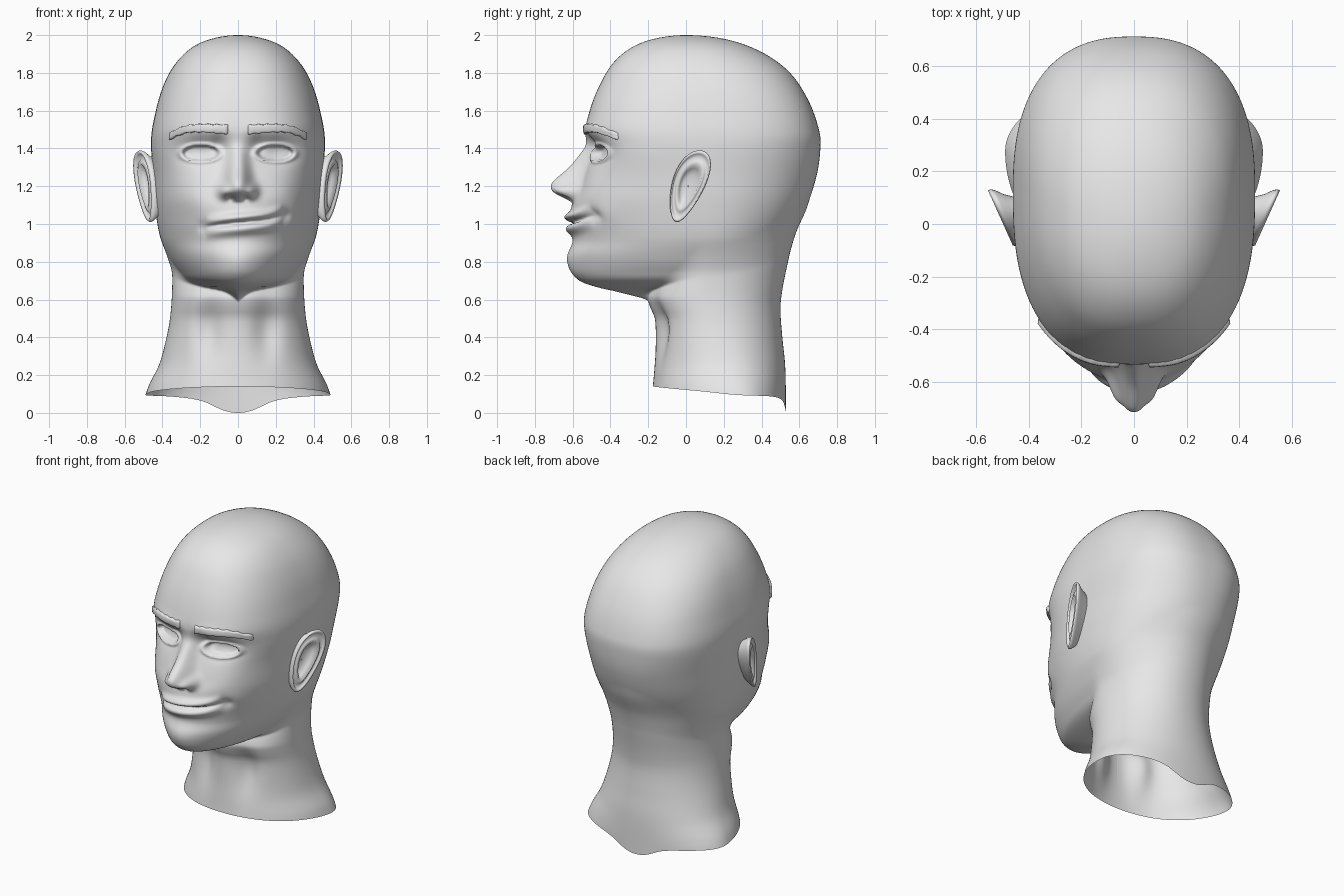
import bpy, bmesh, math
from functools import lru_cache
from mathutils import Vector
from mathutils.bvhtree import BVHTree

if "Cube" in bpy.data.objects:
    bpy.data.objects.remove(bpy.data.objects["Cube"])

mat = bpy.data.materials.new("plain grey")
mat.diffuse_color = (0.8, 0.8, 0.8, 1)
mat.use_nodes = True
mat.node_tree.nodes["Principled BSDF"].inputs["Base Color"].default_value = mat.diffuse_color


def curve(pts, v):
    """Smooth interpolation through (key, value) pairs with ascending keys."""
    if v <= pts[0][0]:
        return pts[0][1]
    if v >= pts[-1][0]:
        return pts[-1][1]
    i = next(k for k in range(len(pts) - 1) if v <= pts[k + 1][0])

    def slope(k):
        a, b = pts[max(k - 1, 0)], pts[min(k + 1, len(pts) - 1)]
        return (b[1] - a[1]) / (b[0] - a[0])
    (x0, y0), (x1, y1) = pts[i], pts[i + 1]
    h = x1 - x0
    t = (v - x0) / h
    return (y0 * (1 + 2 * t) * (1 - t) ** 2 + y1 * t * t * (3 - 2 * t)
            + h * (slope(i) * t * (1 - t) ** 2 - slope(i + 1) * t * t * (1 - t)))


def key(z):
    return -math.sqrt(max(2 - z, 0))     # keeps the crown round


def profile(*pts):
    return [(key(z), v) for z, v in pts]


# profiles by height: head front, back, half width, neck, section centre
HEAD_FRONT = profile((.58, -.12), (.62, -.28), (.645, -.38), (.66, -.45), (.69, -.545), (.73, -.595),
                     (.78, -.615), (.84, -.62), (.91, -.6), (1, -.61), (1.1, -.605), (1.2, -.565),
                     (1.3, -.53), (1.4, -.52), (1.5, -.53), (1.6, -.51), (1.74, -.455),
                     (1.87, -.37), (1.96, -.235), (2, 0))
HEAD_BACK = profile((.65, .35), (.8, .48), (.95, .56), (1.1, .64), (1.25, .69), (1.38, .71), (1.48, .708),
                    (1.66, .645), (1.83, .52), (1.96, .28), (2, 0))
HEAD_WIDE = profile((.6, .02), (.645, .09), (.67, .2), (.7, .275), (.75, .32), (.82, .365), (.93, .412), (1.1, .44),
                    (1.25, .45), (1.45, .46), (1.6, .435), (1.72, .4), (1.83, .345), (1.93, .25),
                    (1.97, .172), (2, 0))
POWER_FRONT = profile((.8, 1.95), (1, 2), (1.2, 2.25), (1.4, 2.6), (1.7, 2.5), (2, 2))
POWER_BACK = profile((.9, 2), (1.2, 2.2), (1.5, 2.5), (1.8, 2.3), (2, 2))
NECK_FRONT = profile((.1, -.18), (.2, -.17), (.35, -.16), (.5, -.165), (.56, -.19), (.62, -.2), (.8, -.1), (1.1, 0))
NECK_BACK = profile((0, .53), (.25, .525), (.4, .51), (.55, .5), (.65, .51), (.8, .54), (.95, .575), (1.1, .62), (1.25, .6))
NECK_WIDE = profile((.08, .495), (.15, .47), (.25, .42), (.35, .39), (.5, .36), (.68, .348), (.9, .35), (1.2, .3))
CENTRE = profile((.1, .27), (.25, .22), (.45, .16), (.65, .12), (1.7, .12), (1.9, .05), (2, 0))
BASE_Z = [(-1, .14), (-.4, .115), (0, .095), (.5, .085), (.8, .06), (1, 0)]
NOSE = [(1.1, 0), (1.115, .005), (1.14, .06), (1.17, .125), (1.2, .15), (1.23, .145), (1.3, .09),
        (1.36, .05), (1.42, .012), (1.5, 0)]
NOSE_WIDE = [(1.1, .07), (1.2, .065), (1.3, .055), (1.45, .04)]
LIPS = [(-.17, .985), (-.05, 1.0), (.05, 1.01), (.15, 1.022), (.235, 1.045)]


@lru_cache(maxsize=20000)
def section(z):
    k = key(z)
    return [curve(t, k) for t in (CENTRE, HEAD_FRONT, HEAD_BACK, HEAD_WIDE, POWER_FRONT, POWER_BACK,
                                  NECK_FRONT, NECK_BACK, NECK_WIDE)]


def radius(c, s, wide, deep, p):
    wide, deep = max(wide, 1e-5), max(deep, 1e-5)
    return (abs(c / wide) ** p + abs(s / deep) ** p) ** (-1 / p)


def bump(x, z, cx, cz, sx, sz):
    return math.exp(-((x - cx) / sx) ** 2 - ((z - cz) / sz) ** 2)


def face_relief(x, z):
    """Forward push of the face at (x, z)."""
    a = abs(x)
    # nose with nostril wings
    f = curve(NOSE, z) * math.exp(-(a / curve(NOSE_WIDE, z)) ** 2.5)
    f += .055 * bump(a, z, .075, 1.175, .032, .035) - .03 * bump(a, z, .04, 1.135, .02, .014)
    # eye sockets, lids and sunken eye openings
    f -= .05 * bump(a, z, .2, 1.385, .12, .07) + .025 * bump(a, z, .1, 1.42, .04, .05)
    d = math.hypot((a - .197) / .095, (z - 1.375) / .042)
    f += .016 * math.exp(-((d - 1.15) / .16) ** 2) - .028 * min(max((1.02 - d) / .15, 0), 1)
    # brow, cheeks and chin
    f += .01 * bump(a, z, .17, 1.5, .14, .04) + .015 * bump(a, z, .27, 1.17, .09, .09)
    f += .01 * bump(x, z, 0, .8, .1, .06)
    # lopsided smile
    m = math.sqrt(max(0, 1 - ((x - .033) / .203) ** 2))
    dz = z - curve(LIPS, x)
    f += m * (.034 * math.exp(-((dz - .03) / .024) ** 2) + .03 * math.exp(-((dz + .035) / .028) ** 2)
              - .03 * math.exp(-(dz / .011) ** 2))
    f -= .02 * bump(x, z, .25, 1.045, .03, .03) + .014 * bump(x, z, -.185, .985, .03, .03)
    f += .012 * bump(x, z, .3, 1.06, .04, .06)
    # hollows beside the throat
    f -= .04 * bump(a, z, .15, .45, .07, .16)
    return f


def skin_point(theta, level):
    c, s = math.cos(theta), math.sin(theta)
    z = level
    if level < .3:
        base = curve(BASE_Z, s)
        z = base + level / .3 * (.3 - base)
    z = round(z, 4)
    cy, hf, hb, hw, pf, pb, nf, nb, nw = section(z)
    front = s < 0
    r = radius(c, s, hw, cy - hf if front else hb - cy, pf if front else pb)
    if z < 1.25:                        # blend jaw and neck
        n = radius(c, s, nw, cy - nf if front else nb - cy, 2.1)
        h = max(.05 - abs(r - n), 0) / .05
        r = max(r, n) + h * h * .0125
    x, y = r * c, cy + r * s
    if front:
        y -= face_relief(x, z)
    return (x, y, z)


def finish(bm, name):
    me = bpy.data.meshes.new(name)
    bm.to_mesh(me)
    me.materials.append(mat)
    for p in me.polygons:
        p.use_smooth = True
    ob = bpy.data.objects.new(name, me)
    bpy.context.collection.objects.link(ob)
    return ob


def skin_rows(bm, rows, closed=True):
    rows = [[bm.verts.new(p) for p in row] for row in rows]
    for a, b in zip(rows, rows[1:]):
        n = len(a)
        for j in range(n if closed else n - 1):
            k = (j + 1) % n
            bm.faces.new((a[j], a[k], b[k], b[j]))


def spread(a, b, n):
    return [a + (b - a) * i / n for i in range(n)]


# head and neck: one open shell, finer over the face
levels = (spread(0, .58, 24) + spread(.58, .74, 22) + spread(.74, 1.56, 96) + spread(1.56, 1.88, 16)
          + [2 - .12 * (1 - i / 12) ** 2 for i in range(13)])
N = 256
angles = [-math.pi / 2 + u - .5 * math.sin(u) for u in (2 * math.pi * j / N for j in range(N))]
bm = bmesh.new()
skin_rows(bm, [[skin_point(t, z) for t in angles] for z in levels])
bmesh.ops.remove_doubles(bm, verts=[v for v in bm.verts if v.co.z > 1.999], dist=.002)
bm.normal_update()
tree = BVHTree.FromBMesh(bm)
finish(bm, "head_and_neck")

# ears: rings of (scale, height) run from the bowl over the rim to the back
EAR = [(.02, -.035), (.3, -.035), (.5, -.02), (.6, .008), (.72, .002), (.82, -.012), (.9, .004),
       (.96, .012), (1, 0), (.97, -.015), (.85, -.04), (.7, -.1)]
for side, label in ((1, "right"), (-1, "left")):
    rows = []
    for rho, h in EAR:
        row = []
        for j in range(48):
            phi = side * 2 * math.pi * j / 48
            v = math.sin(phi)
            y = .012 + rho * (.06 * v + (.09 + .025 * v) * math.cos(phi))
            row.append((side * (.445 + .45 * (y + .09) + h), y, 1.2 + .19 * v * rho))
        rows.append(row[::-1])
    bm = bmesh.new()
    skin_rows(bm, rows)
    bmesh.ops.remove_doubles(bm, verts=bm.verts, dist=.0005)
    bm.normal_update()
    # the bowl must face outwards
    if sum(f.normal.x * side for f in bm.faces if abs(f.calc_center_median().y - .012) < .02
           and abs(f.calc_center_median().z - 1.2) < .03 and f.calc_center_median().x * side > .44) < 0:
        bmesh.ops.reverse_faces(bm, faces=bm.faces)
    finish(bm, label + "_ear")

# eyebrows: thin strips draped over the brow ridge
BROW = [(0, 1.5), (.5, 1.507), (.75, 1.497), (1, 1.462)]
for side, label in ((1, "right"), (-1, "left")):
    rows = []
    for i in range(8):
        row = []
        for j in range(33):
            t = j / 32
            x = side * (.05 + .315 * t)
            half = .027 - .007 * t + .003 * math.sin(j * 1.3)
            z = curve(BROW, t) + half * (2 * i / 7 - 1)
            hit, normal, _, _ = tree.ray_cast(Vector((x, -2, z)), Vector((0, 1, 0)))
            edge = i in (0, 7) or j in (0, 32)
            row.append(hit + normal * (-.004 if edge else .013))
        rows.append(row if side > 0 else row[::-1])
    bm = bmesh.new()
    skin_rows(bm, rows, closed=False)
    finish(bm, label + "_eyebrow")
